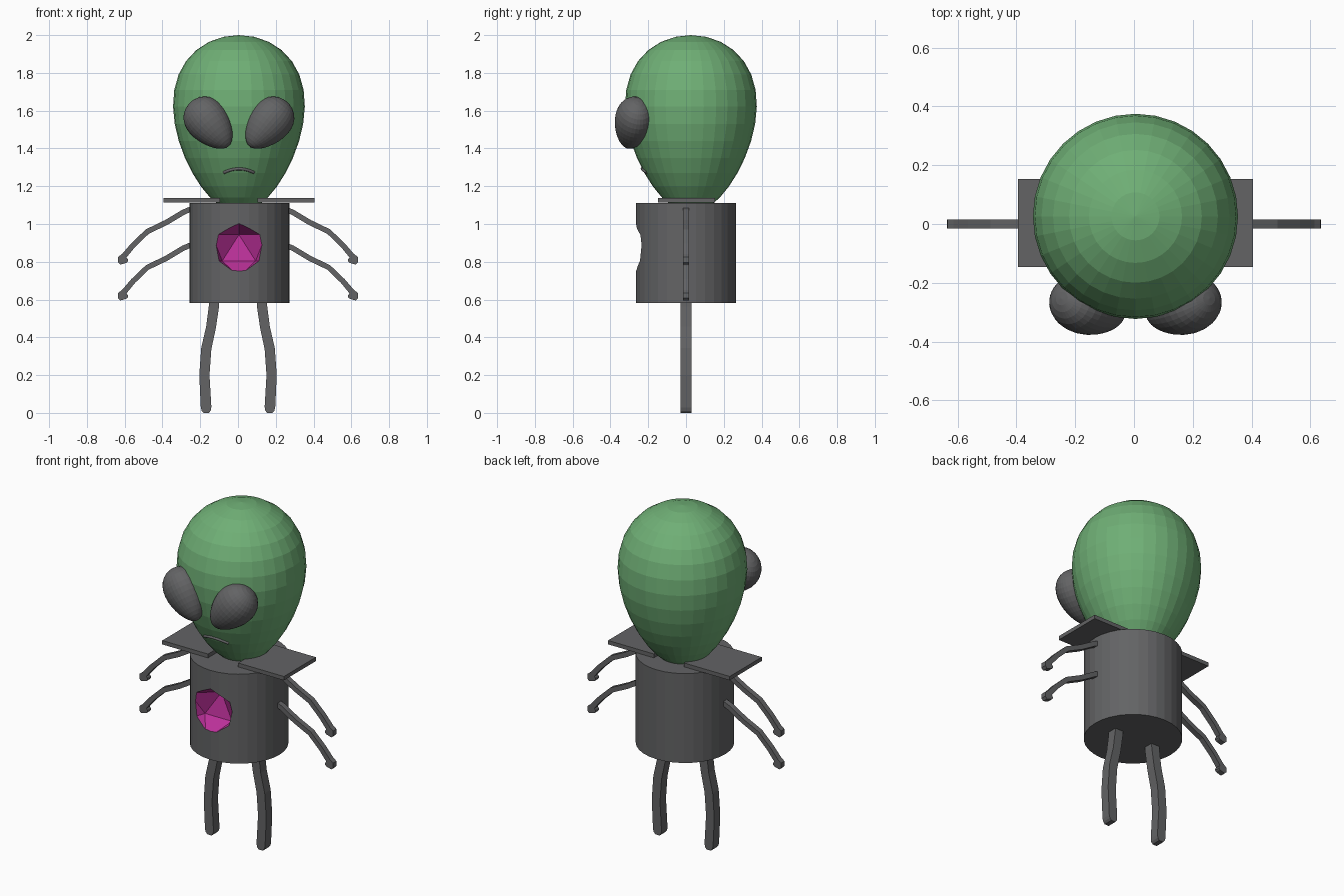
import bpy, bmesh, math
from mathutils import Vector

if "Cube" in bpy.data.objects:
    bpy.data.objects.remove(bpy.data.objects["Cube"])

CX = 0.005                       # centre line of head and body
HEAD = Vector((CX, 0.026, 1.53))
HEAD_R, HEAD_H = 0.347, 0.47


def material(name, rgb):
    m = bpy.data.materials.new(name)
    m.diffuse_color = (*rgb, 1)
    m.use_nodes = True
    m.node_tree.nodes["Principled BSDF"].inputs["Base Color"].default_value = m.diffuse_color
    return m


green = material("green_skin", (0.16, 0.43, 0.18))
pink = material("magenta_gem", (0.50, 0.03, 0.32))
dark = material("dark_grey", (0.125, 0.126, 0.13))


def taper(u):
    return 0.98 + 0.23 * u


def egg(name, loc, size, mat, rot=(0, 0, 0)):
    """Sphere narrowed towards its lower end."""
    bpy.ops.mesh.primitive_uv_sphere_add(segments=32, ring_count=16, location=loc, rotation=rot)
    ob = bpy.context.object
    ob.name = name
    for v in ob.data.vertices:
        f = taper(v.co.z)
        v.co = (v.co.x * f * size[0], v.co.y * f * size[1], v.co.z * size[2])
    ob.data.materials.append(mat)


def limb(name, path, half_depth, side, dz=0.0):
    """Rectangular tube along (x, z, half width) points, mirrored by side."""
    bm = bmesh.new()
    rings = []
    for i, (x, z, w) in enumerate(path):
        a, b = path[max(i - 1, 0)], path[min(i + 1, len(path) - 1)]
        t = Vector((b[0] - a[0], b[1] - a[1])).normalized()
        nx, nz = -t.y * w, t.x * w
        rings.append([bm.verts.new((side * (x + s * nx), y * half_depth, z + s * nz + dz))
                      for s, y in ((1, -1), (1, 1), (-1, 1), (-1, -1))])
    for r, q in zip(rings, rings[1:]):
        for k in range(4):
            bm.faces.new((r[k], r[(k + 1) % 4], q[(k + 1) % 4], q[k]))
    bm.faces.new(rings[0])
    bm.faces.new(rings[-1])
    bmesh.ops.recalc_face_normals(bm, faces=bm.faces)
    me = bpy.data.meshes.new(name)
    bm.to_mesh(me)
    bm.free()
    me.materials.append(dark)
    ob = bpy.data.objects.new(name, me)
    bpy.context.collection.objects.link(ob)


# Head
egg("head", HEAD, (HEAD_R, HEAD_R, HEAD_H), green)

# Mouth: thin arc lying on the face
cu = bpy.data.curves.new("mouth", 'CURVE')
cu.dimensions = '3D'
cu.bevel_depth = 0.008
cu.bevel_resolution = 2
cu.use_fill_caps = True
cu.materials.append(dark)
sp = cu.splines.new('POLY')
N = 12
sp.points.add(N)
for i, p in enumerate(sp.points):
    t = 2 * i / N - 1
    x, z = 0.08 * t, 1.292 - 0.02 * t * t
    u = (z - HEAD.z) / HEAD_H
    r = HEAD_R * taper(u) * math.sqrt(1 - u * u)
    p.co = (CX + x, HEAD.y - math.sqrt(r * r - x * x), z, 1)
bpy.context.collection.objects.link(bpy.data.objects.new("mouth", cu))

# Body with a faceted gem-shaped hollow in the chest
bpy.ops.mesh.primitive_cylinder_add(vertices=32, radius=0.265, depth=0.53, location=(CX + 0.002, 0, 0.847))
body = bpy.context.object
body.name = "body"
bpy.ops.mesh.primitive_ico_sphere_add(subdivisions=1, radius=1, location=(CX, -0.311, 0.874),
                                      rotation=(0, 0, math.pi / 2))
cutter = bpy.context.object
cutter.name = "gem_cutter"
cutter.scale = (0.168, 0.168, 0.155)
cutter.hide_render = True
for ob in (body, cutter):
    ob.data.materials.append(dark)
    ob.data.materials.append(pink)
for p in cutter.data.polygons:
    p.material_index = 1
mod = body.modifiers.new("gem_hollow", 'BOOLEAN')
mod.operation = 'DIFFERENCE'
mod.solver = 'EXACT'
mod.object = cutter
bpy.context.view_layer.objects.active = body
bpy.ops.object.modifier_apply(modifier=mod.name)
bpy.data.objects.remove(cutter)

# Paired parts
ARM = [(0.24, 1.083, 0.014), (0.29, 1.062, 0.014), (0.38, 1.008, 0.014), (0.48, 0.96, 0.014),
       (0.555, 0.888, 0.014), (0.602, 0.832, 0.015), (0.609, 0.82, 0.026),
       (0.609, 0.80, 0.027), (0.606, 0.79, 0.018)]
LEG = [(0.125, 0.61, 0.027), (0.128, 0.56, 0.027), (0.143, 0.452, 0.026), (0.168, 0.34, 0.027),
       (0.178, 0.20, 0.027), (0.169, 0.03, 0.028), (0.168, 0.012, 0.024), (0.168, 0.0, 0.014)]
for s, tag in ((1, "right"), (-1, "left")):
    # Eye
    egg("eye_" + tag, (CX + s * 0.154, -0.281, 1.529), (0.113, 0.099, 0.156), dark,
        (0, s * math.radians(41), s * math.radians(16)))
    # Shoulder plate
    bpy.ops.mesh.primitive_cube_add(size=1, location=(CX + s * 0.249, 0.003, 1.126))
    plate = bpy.context.object
    plate.name = "shoulder_plate_" + tag
    plate.scale = (0.30, 0.30, 0.023)
    plate.data.materials.append(dark)
    # Arms and leg
    limb("upper_arm_" + tag, ARM, 0.016, s)
    limb("lower_arm_" + tag, ARM, 0.016, s, -0.19)
    limb("leg_" + tag, LEG, 0.028, s)
